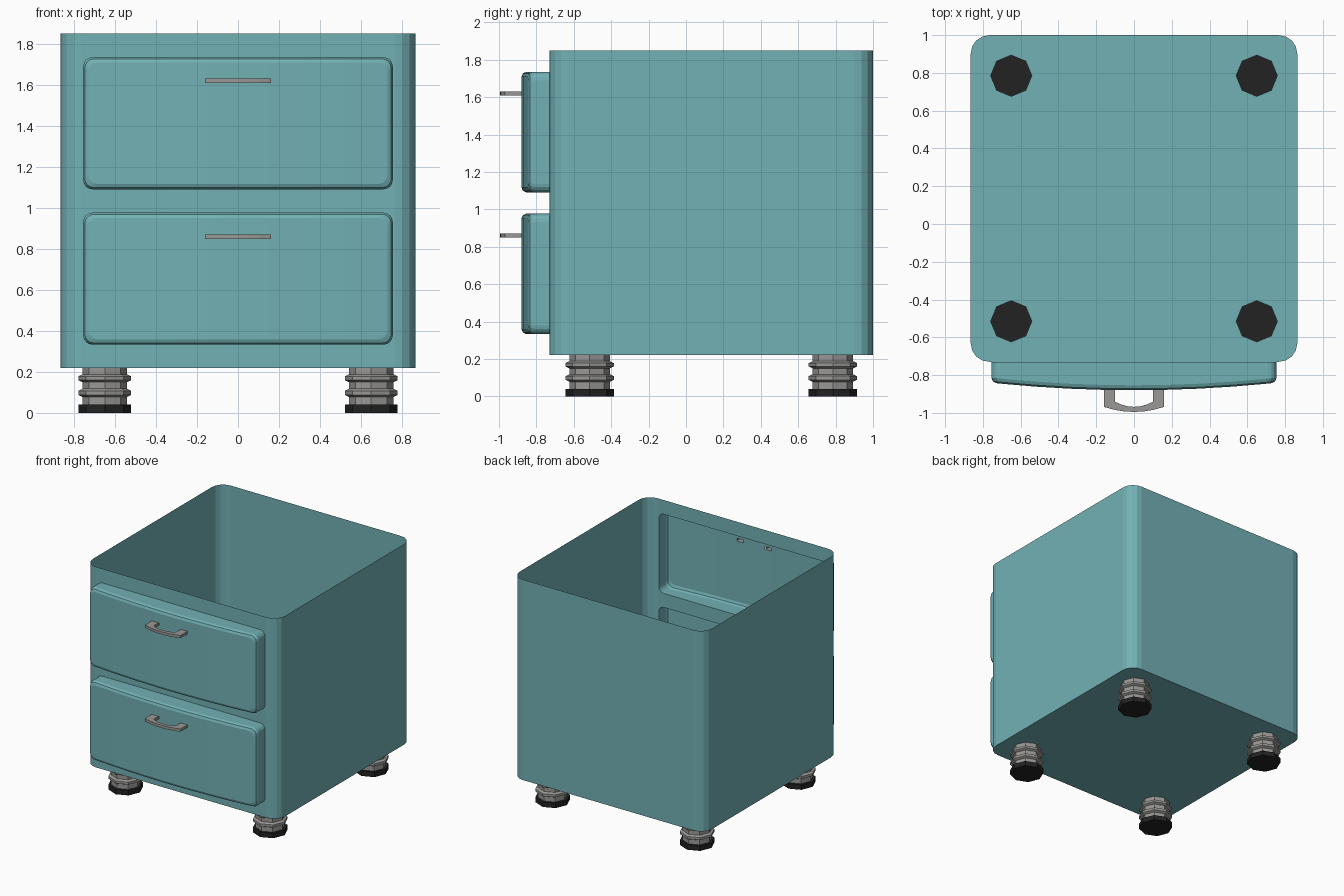
import bpy, bmesh, math

if "Cube" in bpy.data.objects:
    bpy.data.objects.remove(bpy.data.objects["Cube"])


def material(name, rgb):
    m = bpy.data.materials.new(name)
    m.diffuse_color = (*rgb, 1)
    m.use_nodes = True
    m.node_tree.nodes["Principled BSDF"].inputs["Base Color"].default_value = m.diffuse_color
    return m


TEAL = material("teal", (0.17, 0.44, 0.46))
STEEL = material("grey metal", (0.32, 0.315, 0.305))
RUBBER = material("black rubber", (0.016, 0.016, 0.016))


def finish(bm, name, *mats):
    bmesh.ops.recalc_face_normals(bm, faces=bm.faces)
    me = bpy.data.meshes.new(name)
    bm.to_mesh(me)
    bm.free()
    for m in mats:
        me.materials.append(m)
    ob = bpy.data.objects.new(name, me)
    bpy.context.collection.objects.link(ob)
    return ob


def add_loop(bm, pts):
    return [bm.verts.new(p) for p in pts]


def loop_edges(bm, vs):
    return [bm.edges.get((a, b)) or bm.edges.new((a, b))
            for a, b in zip(vs, vs[1:] + vs[:1])]


def bridge(bm, a, b, mat=0):
    for i in range(len(a)):
        j = (i + 1) % len(a)
        bm.faces.new((a[i], a[j], b[j], b[i])).material_index = mat


# Shared dimensions
X, Y0, Y1, Z0, Z1, R = 0.865, -0.73, 1.0, 0.22, 1.85, 0.10
W, H, DR = 0.755, 0.322, 0.045              # drawer half width, half height, corner
DRAWERS = [(0.655, 0.86), (1.413, 1.62)]    # drawer centre, handle height
FEET = [(sx * 0.65, y) for sx in (-1, 1) for y in (-0.515, 0.785)]
NECK = 0.109

# Drawer column stations (x, half height), left to right
corner = [(W - DR + DR * math.sin(a), H - DR + DR * math.cos(a))
          for a in [math.radians(k * 22.5) for k in range(5)]]
flat = [0.0, 0.10, 0.16, 0.35, 0.54]
half = [(x, H) for x in flat] + corner
COLS = [(-x, h) for x, h in half[:0:-1]] + half


def drawer_grid(zc, zh, inset, y_of):
    """Columns of four points: bottom, handle bottom, handle top, top."""
    sx, sz = (W - inset) / W, (H - inset) / H
    return [[(x * sx, y_of(x * sx), z) for z in
             (zc - h * sz, zh - 0.011, zh + 0.011, zc + h * sz)] for x, h in COLS]


def rim(g):
    return ([c[0] for c in g] + g[-1][1:3] + [c[3] for c in reversed(g)]
            + [g[0][2], g[0][1]])


def ngon(cx, cy, r, z):
    return [(cx + r * math.cos(k * math.pi / 4), cy + r * math.sin(k * math.pi / 4), z)
            for k in range(8)]


# Cabinet body: open top, holes behind the drawers and above the feet
bm = bmesh.new()
plan = []
for cx, cy, a0 in ((X - R, Y0 + R, -90), (X - R, Y1 - R, 0),
                   (-X + R, Y1 - R, 90), (-X + R, Y0 + R, 180)):
    for k in range(5):
        a = math.radians(a0 + k * 22.5)
        plan.append((cx + R * math.cos(a), cy + R * math.sin(a)))
low = add_loop(bm, [(x, y, Z0) for x, y in plan])
top = add_loop(bm, [(x, y, Z1) for x, y in plan])
for i in range(len(plan) - 1):              # the last span is the front wall
    bm.faces.new((low[i], low[i + 1], top[i + 1], top[i]))
edges = loop_edges(bm, [low[-1], low[0], top[0], top[-1]])
for zc, zh in DRAWERS:
    edges += loop_edges(bm, add_loop(bm, rim(drawer_grid(zc, zh, 0, lambda x: Y0))))
bmesh.ops.triangle_fill(bm, edges=edges, use_beauty=True, normal=(0, -1, 0))
edges = loop_edges(bm, low)
for cx, cy in FEET:
    edges += loop_edges(bm, add_loop(bm, ngon(cx, cy, NECK, Z0)))
bmesh.ops.triangle_fill(bm, edges=edges, use_beauty=True, normal=(0, 0, -1))
finish(bm, "cabinet_body", TEAL)


# Bowed, hollow drawer fronts
def bow(x):
    return -0.88 + 0.04 * (x / W) ** 2


for n, (zc, zh) in enumerate(DRAWERS):
    tag = ("lower", "upper")[n]
    bm = bmesh.new()
    rings = [add_loop(bm, rim(drawer_grid(zc, zh, d, f))) for d, f in (
        (0, lambda x: Y0), (0, lambda x: bow(x) + 0.026),
        (0.008, lambda x: bow(x) + 0.008))]
    grid = [add_loop(bm, c) for c in drawer_grid(zc, zh, 0.026, bow)]
    rings.append(rim(grid))
    for a, b in zip(rings, rings[1:]):
        bridge(bm, a, b)
    for a, b in zip(grid, grid[1:]):
        mid = abs(a[0].co.x + b[0].co.x) / 2
        for k in range(3):
            if k == 1 and 0.09 < mid < 0.16:    # opening behind a handle leg
                continue
            bm.faces.new((a[k], b[k], b[k + 1], a[k + 1]))
    finish(bm, tag + "_drawer", TEAL)

    # Arched handle: outer and inner path swept between two heights
    steps = [-1 + k / 3 for k in range(7)]
    outer = [(0.16 * t, -0.995 + 0.027 * t * t) for t in steps]
    inner = [(0.10 * t, -0.968 + 0.027 * t * t) for t in steps]
    outer = [(-0.16, bow(0.16))] + outer + [(0.16, bow(0.16))]
    inner = [(-0.10, bow(0.10))] + inner + [(0.10, bow(0.10))]
    bm = bmesh.new()
    lo, hi = [[add_loop(bm, [(x, y, z) for x, y in p]) for p in (outer, inner)]
              for z in (zh - 0.011, zh + 0.011)]
    for i in range(len(outer) - 1):
        for p, q in ((lo[0], lo[1]), (hi[0], hi[1]), (lo[0], hi[0]), (lo[1], hi[1])):
            bm.faces.new((p[i], p[i + 1], q[i + 1], q[i]))
    finish(bm, tag + "_handle", STEEL)

# Ribbed eight-sided feet with rubber pads, hollow and open to the cabinet
PROFILE = [(NECK, 0.22), (NECK, 0.188), (0.129, 0.178), (0.129, 0.160), (NECK, 0.150),
           (NECK, 0.118), (0.129, 0.108), (0.129, 0.088), (NECK, 0.078),
           (NECK, 0.04), (0.129, 0.04), (0.129, 0.0)]
for n, (cx, cy) in enumerate(FEET):
    bm = bmesh.new()
    rings = [add_loop(bm, ngon(cx, cy, r, z)) for r, z in PROFILE]
    for i in range(len(rings) - 1):
        bridge(bm, rings[i], rings[i + 1], 1 if i >= 9 else 0)
    bm.faces.new(rings[-1]).material_index = 1
    finish(bm, "foot_%d" % (n + 1), STEEL, RUBBER)
